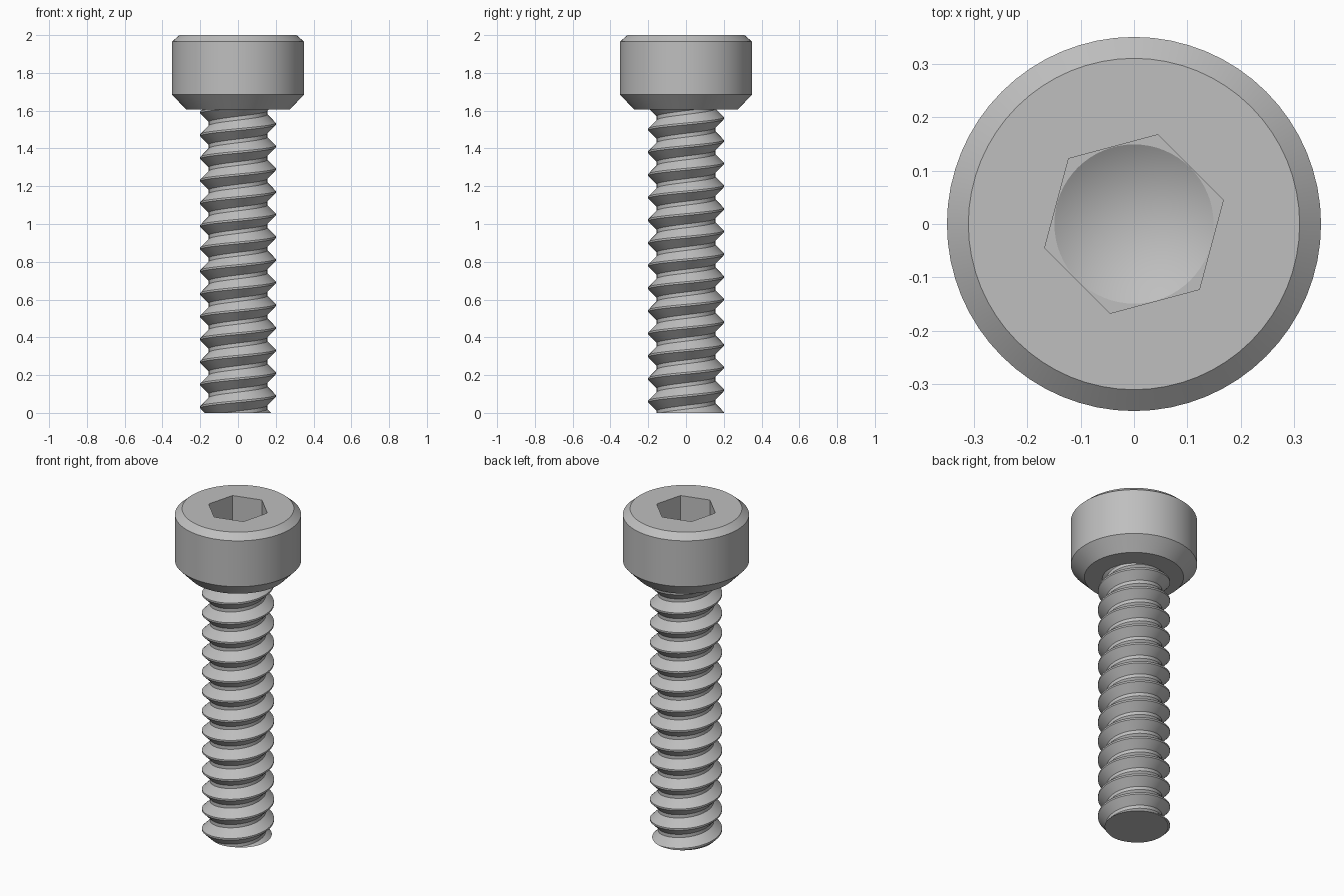
import bpy, bmesh, math

cube = bpy.data.objects.get("Cube")
if cube:
    bpy.data.objects.remove(cube)

steel = bpy.data.materials.new("grey steel")
steel.use_nodes = True
GREY = (0.52, 0.52, 0.52, 1)
steel.diffuse_color = GREY
steel.node_tree.nodes["Principled BSDF"].inputs["Base Color"].default_value = GREY


def finish(bm, name):
    """Turn the bmesh into a shaded object with the steel material."""
    bmesh.ops.recalc_face_normals(bm, faces=bm.faces[:])
    mesh = bpy.data.meshes.new(name)
    bm.to_mesh(mesh)
    bm.free()
    mesh.materials.append(steel)
    obj = bpy.data.objects.new(name, mesh)
    bpy.context.collection.objects.link(obj)
    bpy.ops.object.select_all(action="DESELECT")
    bpy.context.view_layer.objects.active = obj
    obj.select_set(True)
    bpy.ops.object.shade_smooth_by_angle(angle=math.radians(25))


def ring(bm, radius, z, count, turn=0.0):
    angles = [turn + math.tau * i / count for i in range(count)]
    return [bm.verts.new((radius * math.cos(a), radius * math.sin(a), z)) for a in angles]


def loft(bm, low, high):
    n = len(low)
    for i in range(n):
        j = (i + 1) % n
        bm.faces.new((low[i], low[j], high[j], high[i]))


def fill_between(bm, outer, inner):
    """Flat face between two loops of different side counts."""
    edges = []
    for loop in (outer, inner):
        for a, b in zip(loop, loop[1:] + loop[:1]):
            edges.append(bm.edges.get((a, b)) or bm.edges.new((a, b)))
    bmesh.ops.triangle_fill(bm, edges=edges, use_beauty=True)


# Head: chamfered cylinder with a hexagonal socket and drilled cone floor
HEAD_BASE, SIDES = 1.607, 64
SOCKET_FLOOR, HEX_TURN = 1.8, math.radians(15)
bm = bmesh.new()
profile = [(0.275, HEAD_BASE), (0.35, 1.685), (0.35, 1.965), (0.31, 2.0)]
rings = [ring(bm, r, z, SIDES) for r, z in profile]
for low, high in zip(rings, rings[1:]):
    loft(bm, low, high)
bm.faces.new(rings[0])
hex_top = ring(bm, 0.173, 2.0, 6, HEX_TURN)
hex_low = ring(bm, 0.173, SOCKET_FLOOR, 6, HEX_TURN)
loft(bm, hex_low, hex_top)
fill_between(bm, rings[-1], hex_top)
drill = ring(bm, 0.149, SOCKET_FLOOR, SIDES)
fill_between(bm, hex_low, drill)
tip = bm.verts.new((0, 0, SOCKET_FLOOR - 0.09))
for a, b in zip(drill, drill[1:] + drill[:1]):
    bm.faces.new((a, b, tip))
finish(bm, "socket_head")

# Shank: right-handed thread swept as a helix, trimmed flat at both ends
PITCH, STEPS, TURNS, START = 0.12, 48, 17, -0.15
CREST, ROOT = 0.2, 0.155
tooth = [(CREST, -0.005), (CREST, 0.005), (ROOT, 0.05), (ROOT, 0.07), (CREST, PITCH - 0.005)]
bm = bmesh.new()
rows = []
for i in range(STEPS * TURNS + 1):
    a = math.tau * i / STEPS
    lift = START + PITCH * i / STEPS
    rows.append([bm.verts.new((r * math.cos(a), r * math.sin(a), lift + dz)) for r, dz in tooth])
for p, q in zip(rows, rows[1:]):
    for k in range(len(tooth) - 1):
        bm.faces.new((p[k], q[k], q[k + 1], p[k + 1]))
bmesh.ops.remove_doubles(bm, verts=bm.verts[:], dist=0.0005)
for z, up in ((0, -1), (HEAD_BASE + 0.01, 1)):
    cut = bmesh.ops.bisect_plane(
        bm, geom=bm.verts[:] + bm.edges[:] + bm.faces[:], dist=1e-5,
        plane_co=(0, 0, z), plane_no=(0, 0, up), clear_outer=True)
    rim = [e for e in cut["geom_cut"] if isinstance(e, bmesh.types.BMEdge)]
    bmesh.ops.edgenet_fill(bm, edges=rim)
finish(bm, "threaded_shank")
